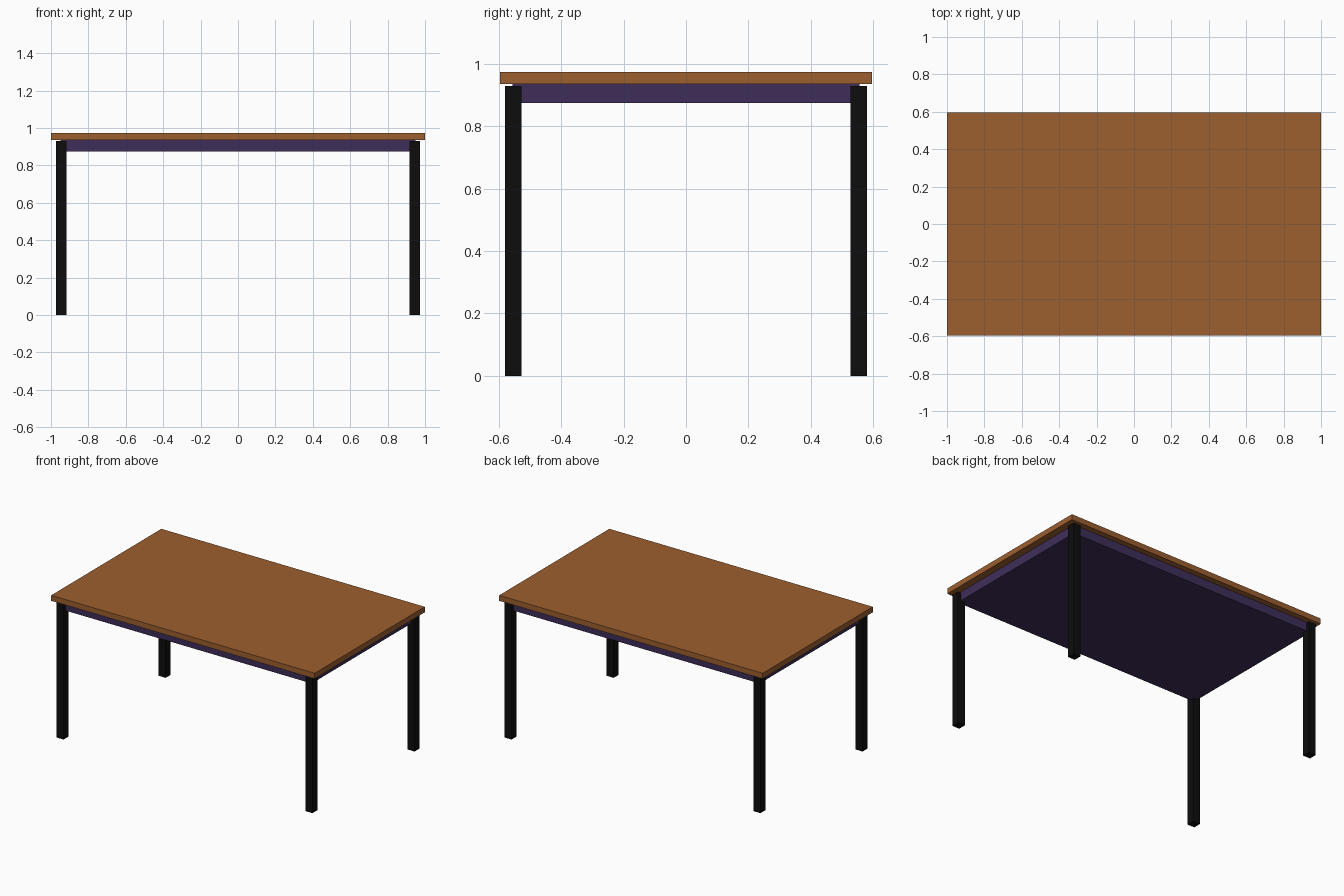
import bpy
import bmesh
from mathutils import Vector

if "Cube" in bpy.data.objects:
    bpy.data.objects.remove(bpy.data.objects["Cube"])


def material(name, rgb):
    mat = bpy.data.materials.new(name)
    mat.diffuse_color = (*rgb, 1.0)
    mat.use_nodes = True
    mat.node_tree.nodes["Principled BSDF"].inputs["Base Color"].default_value = mat.diffuse_color
    return mat


def box(name, low, high, mat):
    """Axis-aligned box between two corner points."""
    low, high = Vector(low), Vector(high)
    bm = bmesh.new()
    bmesh.ops.create_cube(bm, size=1.0)
    bmesh.ops.scale(bm, vec=high - low, verts=bm.verts)
    mesh = bpy.data.meshes.new(name)
    bm.to_mesh(mesh)
    bm.free()
    mesh.materials.append(mat)
    obj = bpy.data.objects.new(name, mesh)
    obj.location = (low + high) / 2
    bpy.context.collection.objects.link(obj)
    return obj


wood = material("brown wood", (0.335, 0.114, 0.028))
purple = material("dark purple", (0.048, 0.027, 0.098))
black = material("black", (0.004, 0.004, 0.004))

# Table top
box("table_top", (-1, -0.597, 0.936), (1, 0.597, 0.974), wood)

# Solid frame under the top, its corners set at the leg centres
box("under_frame", (-0.95, -0.557, 0.875), (0.95, 0.557, 0.936), purple)

# Four square legs, stopping just short of the top
LEG_X, LEG_Y, HALF, LEG_TOP = 0.945, 0.554, 0.027, 0.93
for side, sx in (("left", -1), ("right", 1)):
    for end, sy in (("front", -1), ("back", 1)):
        x, y = sx * LEG_X, sy * LEG_Y
        box(f"{end}_{side}_leg", (x - HALF, y - HALF, 0),
            (x + HALF, y + HALF, LEG_TOP), black)
